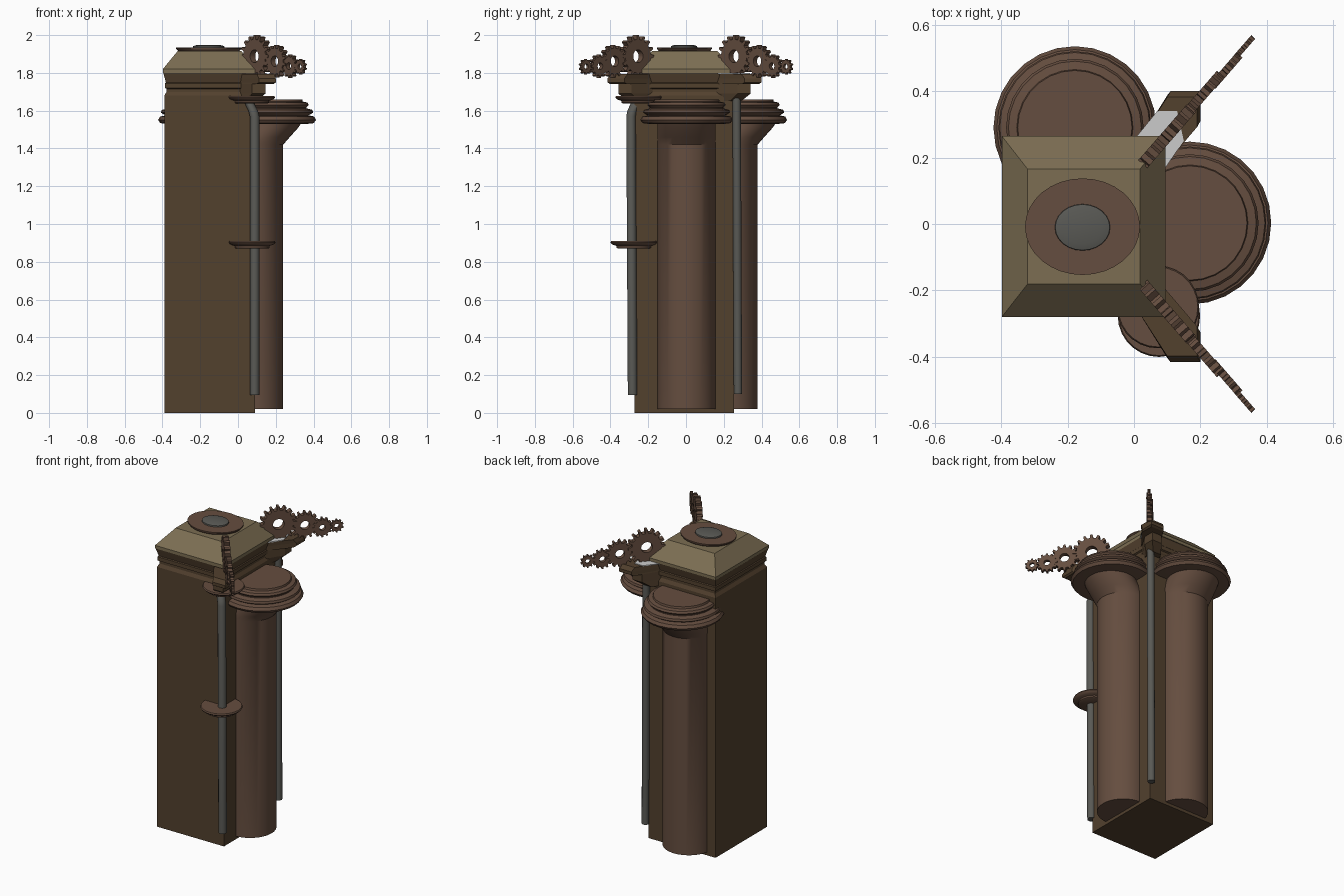
import bpy, bmesh
from math import sin, cos, pi
from mathutils import Vector

if "Cube" in bpy.data.objects:
    bpy.data.objects.remove(bpy.data.objects["Cube"])


def material(name, col):
    m = bpy.data.materials.new(name)
    m.diffuse_color = (*col, 1)
    m.use_nodes = True
    m.node_tree.nodes["Principled BSDF"].inputs["Base Color"].default_value = m.diffuse_color
    return m


WOOD = material("dark_wood", (0.085, 0.052, 0.027))
ROOF = material("roof_olive", (0.20, 0.155, 0.085))
COPPER = material("copper_brown", (0.13, 0.075, 0.05))
STEEL = material("steel", (0.10, 0.10, 0.09))
PALE = material("pale_panel", (0.6, 0.6, 0.6))


def loft(name, rings, mat, closed=False, smooth=False):
    """Bridge equal-length point rings; cap the ends, or close into a loop."""
    bm = bmesh.new()
    vs = [[bm.verts.new(p) for p in r] for r in rings]
    n, k = len(rings[0]), len(rings)
    for i in range(k if closed else k - 1):
        a, b = vs[i], vs[(i + 1) % k]
        for j in range(n):
            bm.faces.new((a[j], a[(j + 1) % n], b[(j + 1) % n], b[j]))
    if not closed:
        bm.faces.new(vs[0])
        bm.faces.new(vs[-1])
    bmesh.ops.recalc_face_normals(bm, faces=bm.faces)
    me = bpy.data.meshes.new(name)
    bm.to_mesh(me)
    bm.free()
    me.materials.append(mat)
    ob = bpy.data.objects.new(name, me)
    bpy.context.collection.objects.link(ob)
    if smooth:
        bpy.ops.object.select_all(action='DESELECT')
        ob.select_set(True)
        bpy.context.view_layer.objects.active = ob
        bpy.ops.object.shade_smooth_by_angle(angle=0.6)
    return ob


def circle(x, y, z, r, n=28, ry=None):
    return [(x + r * cos(2 * pi * i / n), y + (ry or r) * sin(2 * pi * i / n), z) for i in range(n)]


def rect(x0, x1, y0, y1, z):
    return [(x0, y0, z), (x1, y0, z), (x1, y1, z), (x0, y1, z)]


def lathe(name, x, y, profile, mat, n=28, squash=1.0):
    return loft(name, [circle(x, y, z, r, n, r * squash) for r, z in profile], mat, smooth=True)


# Square tower with stepped cornice
steps = [(0, 0), (0, 1.68), (0.012, 1.70), (0.012, 1.715), (0.003, 1.72), (0.003, 1.745),
         (0.008, 1.75), (0.0, 1.78), (-0.005, 1.80)]
loft("tower_body", [rect(-0.39 + d, 0.09 - d, -0.272 + d, 0.255 - d, z) for d, z in steps], WOOD)

# Hipped roof and its round cap
loft("roof", [rect(-0.398, 0.095, -0.28, 0.265, 1.80), rect(-0.398, 0.095, -0.28, 0.265, 1.82),
              rect(-0.32, 0.018, -0.18, 0.165, 1.915)], ROOF)
lathe("roof_disc", -0.155, -0.008, [(0.15, 1.912), (0.165, 1.918), (0.173, 1.928), (0.173, 1.934)], COPPER, 32, 0.84)
lathe("roof_cap", -0.155, -0.01, [(0.084, 1.93), (0.082, 1.942), (0.06, 1.948)], STEEL, 24, 0.84)

# Two big pipes that lean outward under stacked flanges
FLANGE = [(0.20, 1.53), (0.233, 1.534), (0.245, 1.551), (0.235, 1.569), (0.205, 1.575),
          (0.215, 1.58), (0.23, 1.59), (0.226, 1.604), (0.195, 1.612),
          (0.195, 1.618), (0.207, 1.63), (0.20, 1.643), (0.175, 1.648), (0.172, 1.66)]
for tag, x, y, dx, dy in (("right", 0.085, 0.003, 1, 0), ("back", -0.178, 0.225, 0, 1)):
    lean = [(0, 0.02), (0, 1.42), (0.035, 1.46), (0.08, 1.51), (0.1, 1.54)]
    loft(tag + "_pipe", [circle(x + dx * d, y + dy * d, z, 0.154, 36) for d, z in lean], COPPER, smooth=True)
    off = 0.083 if dx else 0.065
    lathe(tag + "_flange", x + dx * off, y + dy * off, FLANGE, COPPER)

# Thin corner rods
loft("front_rod", [circle(x, y, z, 0.025, 12) for x, y, z in
                   ((0.088, -0.283, 0.095), (0.088, -0.291, 1.57), (0.08, -0.285, 1.60), (0.055, -0.262, 1.65))],
     STEEL, smooth=True)
loft("back_rod", [circle(x, y, z, 0.022, 12) for x, y, z in
                  ((0.098, 0.275, 0.10), (0.098, 0.268, 1.69))], STEEL, smooth=True)

# Collars on the front rod
COLLAR = [(0.085, 0), (0.092, 0.004), (0.092, 0.014), (0.105, 0.018), (0.118, 0.024), (0.124, 0.032), (0.12, 0.04)]
for name, x, y, z in (("middle_collar", 0.075, -0.276, 0.87), ("upper_collar", 0.072, -0.25, 1.638)):
    lathe(name, x, y, [(r, z + h) for r, h in COLLAR], COPPER)


# Diagonal corner brackets: wide slab over a tapering corbel
def arrow(s, ex, ey, z, w=0.09):
    pts = [(0.0, 0.235), (ex - w, ey), (ex, ey), (ex, ey - w), (0.075, 0.165)]
    return [(x, s * y - 0.008, z) for x, y in pts]


for tag, s in (("front", -1), ("back", 1)):
    loft(tag + "_bracket", [arrow(s, 0.19, 0.395, 1.742), arrow(s, 0.20, 0.408, 1.75),
                            arrow(s, 0.20, 0.408, 1.77), arrow(s, 0.19, 0.39, 1.795)], WOOD)
    loft(tag + "_corbel", [arrow(s, 0.10, 0.30, 1.65, 0.06), arrow(s, 0.145, 0.35, 1.69, 0.07),
                           arrow(s, 0.145, 0.35, 1.745, 0.07)], WOOD)
loft("back_bracket_panel", [[(x, y, z) for x, y in ((0.005, 0.26), (0.07, 0.34), (0.13, 0.34), (0.15, 0.25),
                                                  (0.095, 0.17))] for z in (1.794, 1.799)], PALE)


# Gear trains standing on the brackets, pointing outward diagonally
def gear(name, c, s, r, hole, thick, teeth, phase):
    out, nrm, c = Vector((0.656, s * 0.755, 0)), Vector((0.755, -s * 0.656, 0)), Vector(c)
    depth = r * 0.2

    def ring(radius, side, toothed):
        pts = []
        for i in range(teeth):
            for k, (f, up) in enumerate(((-0.27, 0), (-0.15, 1), (0.15, 1), (0.27, 0))):
                a = 2 * pi * (i + f + phase) / teeth
                rr = radius - (depth if toothed and not up else 0)
                pts.append(c + out * rr * cos(a) + Vector((0, 0, rr * sin(a))) + nrm * side * thick / 2)
        return pts
    loft(name, [ring(r, 1, True), ring(r, -1, True), ring(hole, -1, False), ring(hole, 1, False)],
         COPPER, closed=True)


GEARS = [(0.10, 0.265, 1.888, 0.112, 0.034, 0.036, 16, 0.0),
         (0.205, 0.387, 1.862, 0.086, 0.028, 0.03, 14, 0.5),
         (0.277, 0.462, 1.836, 0.062, 0.018, 0.024, 12, 0.0),
         (0.332, 0.532, 1.833, 0.042, 0.014, 0.016, 10, 0.5)]
for tag, s in (("front", -1), ("back", 1)):
    for i, (x, y, z, r, hole, thick, teeth, phase) in enumerate(GEARS):
        gear(f"{tag}_gear_{i + 1}", (x, s * y, z), s, r, hole, thick, teeth, phase)
